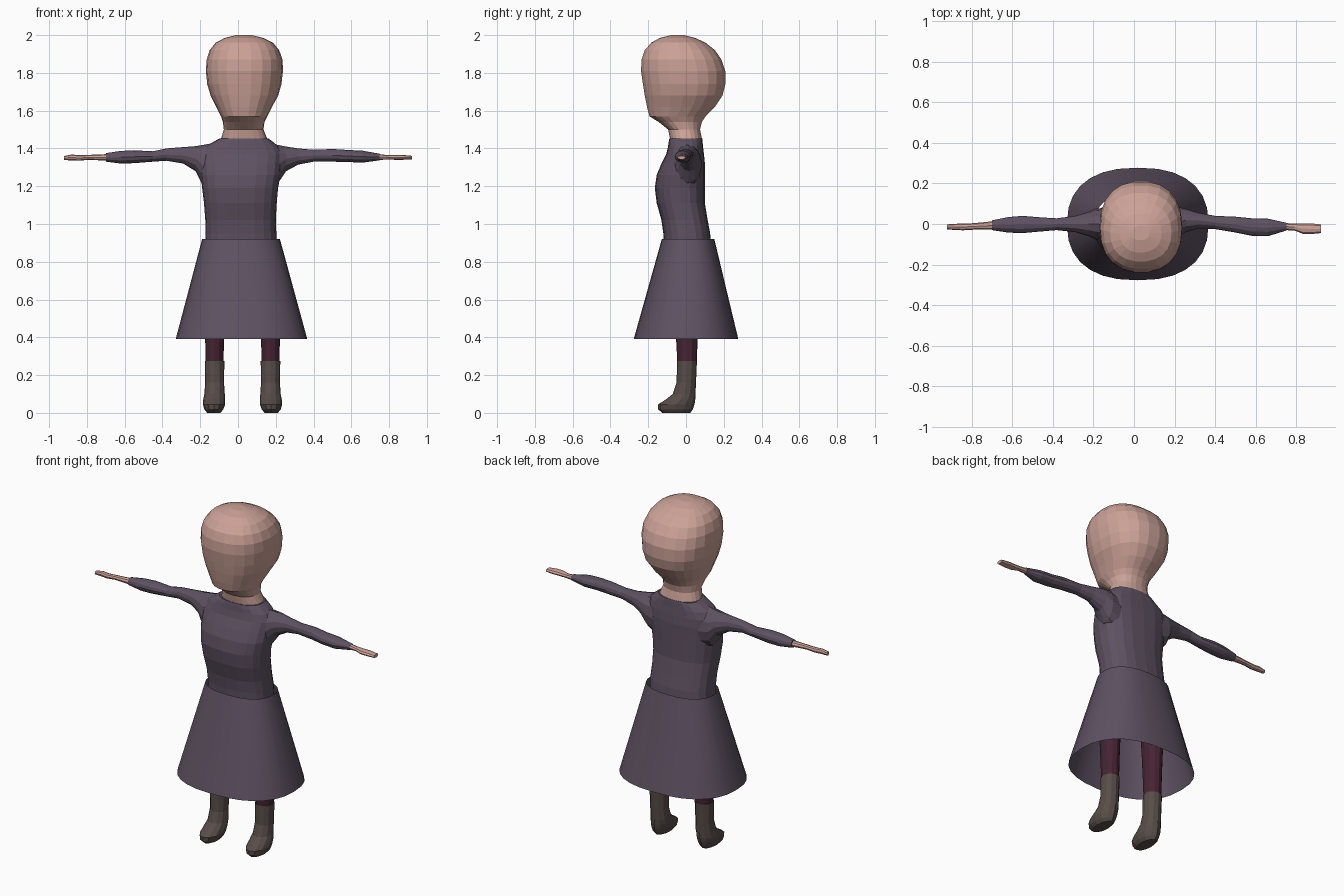
import bpy, bmesh, math


def material(name, rgb):
    m = bpy.data.materials.new(name)
    m.diffuse_color = (*rgb, 1)
    return m


SKIN = material("skin", (0.60, 0.36, 0.31))
DRESS = material("dress purple", (0.112, 0.083, 0.122))
STOCKING = material("stocking maroon", (0.060, 0.017, 0.032))
BOOT = material("boot brown", (0.096, 0.074, 0.066))


def loft(name, rings, mat, sides=18, power=2.0, axis="z", caps=True, smooth=None):
    """Skin through rings (t, lo1, hi1, lo2, hi2): extents across an axis."""
    bm = bmesh.new()
    rows = []
    for t, a0, a1, b0, b1 in rings:
        row = []
        for i in range(sides):
            ang = 2 * math.pi * i / sides
            c, s = math.cos(ang), math.sin(ang)
            u = math.copysign(abs(c) ** (2 / power), c)
            v = math.copysign(abs(s) ** (2 / power), s)
            a = (a0 + a1) / 2 + u * (a1 - a0) / 2
            b = (b0 + b1) / 2 + v * (b1 - b0) / 2
            row.append(bm.verts.new((a, b, t) if axis == "z" else (t, a, b)))
        rows.append(row)
    for r0, r1 in zip(rows, rows[1:]):
        for i in range(sides):
            j = (i + 1) % sides
            bm.faces.new((r0[i], r0[j], r1[j], r1[i]))
    if caps:
        bm.faces.new(rows[0])
        bm.faces.new(rows[-1])
    bmesh.ops.recalc_face_normals(bm, faces=bm.faces)
    me = bpy.data.meshes.new(name)
    bm.to_mesh(me)
    bm.free()
    me.materials.append(mat)
    ob = bpy.data.objects.new(name, me)
    bpy.context.collection.objects.link(ob)
    if smooth:
        bpy.ops.object.select_all(action="DESELECT")
        ob.select_set(True)
        bpy.context.view_layer.objects.active = ob
        bpy.ops.object.shade_smooth_by_angle(angle=math.radians(smooth))
    return ob


# Head and neck
loft("head", [
    (1.40, -0.09, 0.15, -0.06, 0.07), (1.45, -0.09, 0.155, -0.085, 0.085),
    (1.50, -0.075, 0.135, -0.095, 0.075), (1.54, -0.08, 0.14, -0.145, 0.085),
    (1.57, -0.09, 0.155, -0.195, 0.105), (1.62, -0.115, 0.18, -0.208, 0.155),
    (1.68, -0.145, 0.213, -0.22, 0.195), (1.74, -0.163, 0.23, -0.23, 0.21),
    (1.81, -0.17, 0.238, -0.24, 0.21), (1.87, -0.166, 0.236, -0.237, 0.19),
    (1.92, -0.15, 0.218, -0.22, 0.155), (1.96, -0.118, 0.185, -0.185, 0.105),
    (1.985, -0.07, 0.135, -0.14, 0.05), (2.0, -0.01, 0.075, -0.08, -0.01),
], SKIN, 22, 2.3)

# Torso
loft("torso", [
    (0.86, -0.175, 0.205, -0.115, 0.135), (0.95, -0.172, 0.203, -0.12, 0.128),
    (1.02, -0.173, 0.20, -0.13, 0.115), (1.11, -0.18, 0.205, -0.155, 0.10),
    (1.19, -0.19, 0.212, -0.165, 0.10), (1.26, -0.197, 0.225, -0.155, 0.10),
    (1.32, -0.20, 0.23, -0.13, 0.10), (1.37, -0.20, 0.235, -0.105, 0.095),
    (1.41, -0.17, 0.215, -0.095, 0.09), (1.435, -0.13, 0.185, -0.092, 0.088),
    (1.452, -0.10, 0.162, -0.088, 0.086),
], DRESS, 20, 2.5)

# Skirt: an open flared sheet
loft("skirt", [
    (0.92, -0.19, 0.222, -0.128, 0.15), (0.39, -0.33, 0.367, -0.277, 0.277),
], DRESS, 28, 2.4, caps=False, smooth=30)

# Sleeves, widening into the shoulders
loft("left_sleeve", [
    (-0.12, -0.09, 0.08, 1.18, 1.43), (-0.19, -0.075, 0.075, 1.21, 1.418),
    (-0.225, -0.06, 0.06, 1.28, 1.412), (-0.29, -0.04, 0.04, 1.32, 1.407),
    (-0.38, -0.03, 0.028, 1.335, 1.40), (-0.45, -0.036, 0.032, 1.33, 1.385),
    (-0.55, -0.045, 0.04, 1.322, 1.39), (-0.62, -0.042, 0.034, 1.32, 1.387),
    (-0.70, -0.03, 0.018, 1.33, 1.375),
], DRESS, 12, axis="x")
loft("right_sleeve", [
    (0.14, -0.09, 0.08, 1.16, 1.43), (0.215, -0.065, 0.085, 1.22, 1.418),
    (0.255, -0.04, 0.075, 1.28, 1.41), (0.32, -0.022, 0.055, 1.315, 1.40),
    (0.40, -0.025, 0.04, 1.33, 1.393), (0.50, -0.042, 0.036, 1.33, 1.397),
    (0.58, -0.058, 0.028, 1.328, 1.392), (0.66, -0.06, 0.026, 1.325, 1.388),
    (0.75, -0.032, 0.006, 1.337, 1.372),
], DRESS, 12, axis="x")

# Hands
loft("left_hand", [
    (-0.69, -0.028, 0.014, 1.335, 1.37), (-0.79, -0.028, 0.004, 1.34, 1.366),
    (-0.84, -0.031, 0.002, 1.335, 1.364), (-0.88, -0.03, 0.001, 1.337, 1.368),
    (-0.92, -0.026, -0.002, 1.338, 1.36),
], SKIN, 8, axis="x")
loft("right_hand", [
    (0.74, -0.03, 0.005, 1.338, 1.371), (0.79, -0.032, 0.002, 1.342, 1.365),
    (0.83, -0.048, 0.002, 1.34, 1.366), (0.87, -0.05, 0.003, 1.34, 1.366),
    (0.92, -0.045, -0.002, 1.341, 1.361),
], SKIN, 8, axis="x")

# Hips hidden under the skirt
loft("hips", [
    (0.72, -0.165, 0.21, -0.07, 0.09), (0.78, -0.178, 0.21, -0.10, 0.12),
    (0.88, -0.172, 0.203, -0.11, 0.13),
], STOCKING, 16, 2.3)

# Stockinged legs and boots, one pair per side
for side, cx in (("left", -0.124), ("right", 0.172)):
    d = -1 if side == "left" else 1
    loft(side + "_leg", [
        (0.25, cx - 0.047, cx + 0.047, -0.045, 0.056),
        (0.40, cx - 0.05, cx + 0.05, -0.053, 0.062),
        (0.55, cx - 0.055, cx + 0.055, -0.06, 0.068),
        (0.76, cx - 0.075, cx + 0.07, -0.07, 0.09),
    ], STOCKING, 12)
    loft(side + "_boot", [
        (z, cx - w + d * o, cx + w + d * o, y0, y1) for z, w, o, y0, y1 in (
            (0.005, 0.035, 0.004, -0.125, 0.022), (0.018, 0.05, 0.004, -0.147, 0.036),
            (0.045, 0.059, 0.003, -0.148, 0.045), (0.07, 0.058, 0.002, -0.108, 0.049),
            (0.10, 0.054, 0, -0.07, 0.05), (0.16, 0.05, 0, -0.05, 0.053),
            (0.275, 0.052, 0, -0.047, 0.058))
    ], BOOT, 12)

# Rest the boots on the ground
for ob in bpy.data.objects:
    if ob.name.endswith("_boot"):
        for v in ob.data.vertices:
            if v.co.z < 0.01:
                v.co.z = 0
